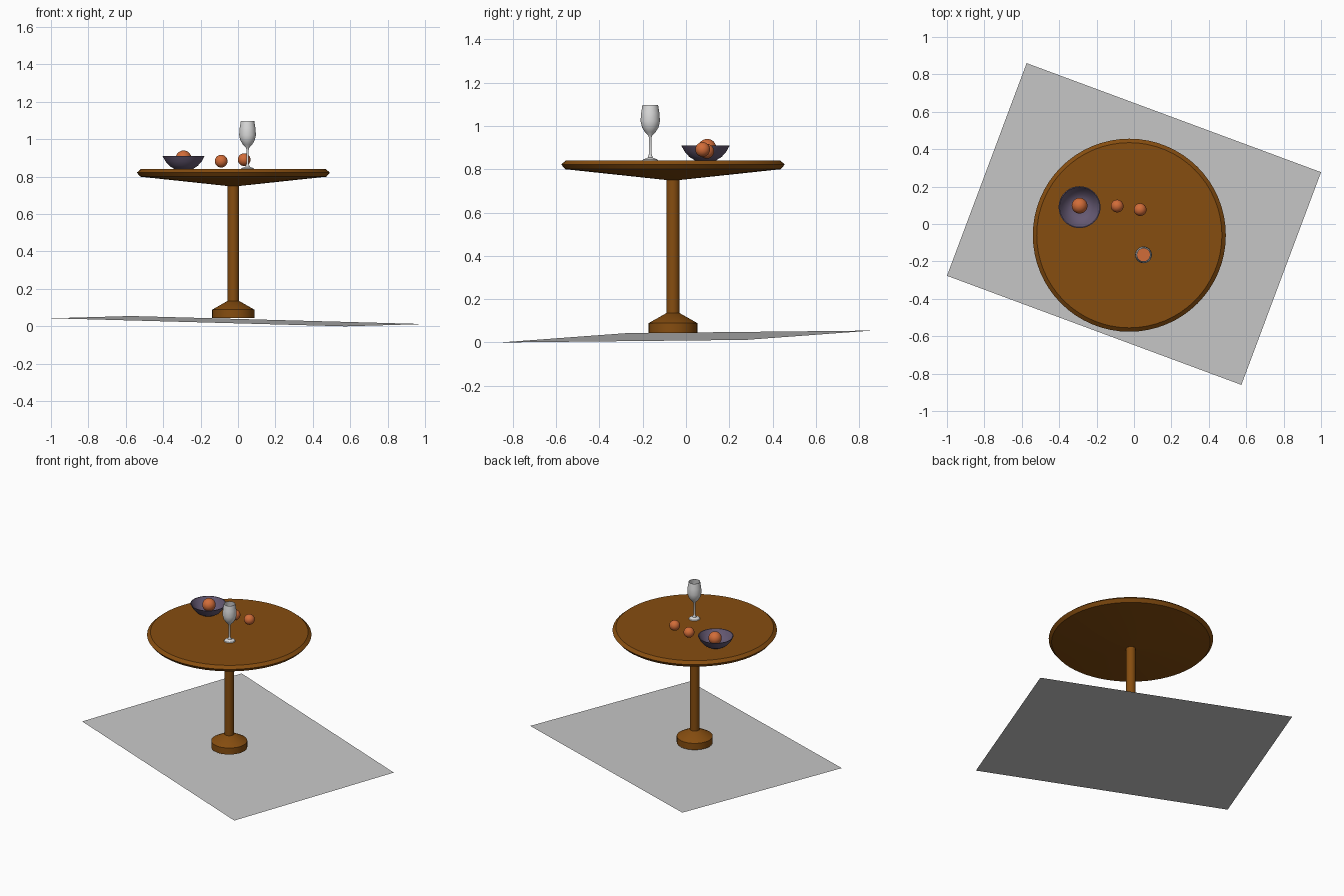
import bpy, bmesh, math

if "Cube" in bpy.data.objects:
    bpy.data.objects.remove(bpy.data.objects["Cube"])


def material(name, rgb):
    m = bpy.data.materials.new(name)
    m.diffuse_color = (*rgb, 1)
    m.use_nodes = True
    m.node_tree.nodes["Principled BSDF"].inputs["Base Color"].default_value = m.diffuse_color
    return m


WOOD = material("brown wood", (0.24, 0.075, 0.005))
STONE = material("grey floor", (0.58, 0.58, 0.58))
CLAY = material("purple clay", (0.13, 0.10, 0.17))
FRUIT = material("orange", (0.64, 0.15, 0.04))
GLASS = material("pale glass", (0.72, 0.72, 0.72))


def finish(name, bm, mat, loc=(0, 0, 0), smooth=True):
    bmesh.ops.recalc_face_normals(bm, faces=bm.faces)
    me = bpy.data.meshes.new(name)
    bm.to_mesh(me)
    bm.free()
    me.materials.append(mat)
    ob = bpy.data.objects.new(name, me)
    ob.location = loc
    bpy.context.collection.objects.link(ob)
    if smooth:
        bpy.ops.object.select_all(action='DESELECT')
        ob.select_set(True)
        bpy.context.view_layer.objects.active = ob
        bpy.ops.object.shade_smooth_by_angle(angle=math.radians(35))
    return ob


def lathe(name, profile, mat, loc, sides=48):
    """Turn a (radius, height) profile round the z axis."""
    bm = bmesh.new()
    verts = [bm.verts.new((r, 0, z)) for r, z in profile]
    edges = [bm.edges.new(p) for p in zip(verts, verts[1:])]
    bmesh.ops.spin(bm, geom=verts + edges, cent=(0, 0, 0), axis=(0, 0, 1),
                   angle=math.tau, steps=sides, use_duplicate=False)
    bmesh.ops.remove_doubles(bm, verts=bm.verts, dist=1e-5)
    return finish(name, bm, mat, loc)


def sphere(name, loc, r):
    bm = bmesh.new()
    bmesh.ops.create_uvsphere(bm, u_segments=32, v_segments=16, radius=r)
    return finish(name, bm, FRUIT, loc)


# slightly tilted floor sheet
bm = bmesh.new()
bm.faces.new([bm.verts.new(c) for c in (
    (-1.0, -0.277, 0.043), (0.574, -0.86, 0), (1.0, 0.277, 0.012), (-0.574, 0.86, 0.055))])
finish("floor", bm, STONE, smooth=False)

# pedestal table
TABLE = (-0.025, -0.06, 0)
lathe("table_top", [(0, 0.84), (0.495, 0.84), (0.516, 0.822), (0.498, 0.80), (0.03, 0.75), (0, 0.75)],
      WOOD, TABLE, 64)
lathe("table_column", [(0.03, 0.13), (0.03, 0.752)], WOOD, TABLE, 32)
lathe("table_base", [(0, 0.044), (0.113, 0.044), (0.113, 0.089), (0.032, 0.135), (0, 0.135)],
      WOOD, TABLE, 32)

# fruit bowl
lathe("bowl", [(0, 0.84), (0.048, 0.84), (0.075, 0.857), (0.097, 0.882), (0.112, 0.91),
               (0.107, 0.91), (0.092, 0.884), (0.071, 0.862), (0.045, 0.847), (0, 0.847)],
      CLAY, (-0.291, 0.09, 0))

# oranges
sphere("bowl_orange", (-0.291, 0.098, 0.898), 0.042)
sphere("table_orange_left", (-0.09, 0.096, 0.883), 0.034)
sphere("table_orange_right", (0.033, 0.077, 0.891), 0.034)

# wine glass with its drink
CUP = (0.051, -0.165, 0)
lathe("wine_glass", [(0, 0.84), (0.036, 0.84), (0.033, 0.845), (0.012, 0.853), (0.006, 0.87),
                     (0.006, 0.945), (0.010, 0.957), (0.025, 0.972), (0.038, 0.993), (0.045, 1.022),
                     (0.042, 1.06), (0.036, 1.097), (0.034, 1.097), (0.040, 1.06), (0.043, 1.022),
                     (0.036, 0.995), (0.023, 0.975), (0, 0.962)], GLASS, CUP, 32)
lathe("drink", [(0, 1.02), (0.0425, 1.02)], FRUIT, CUP, 32)
